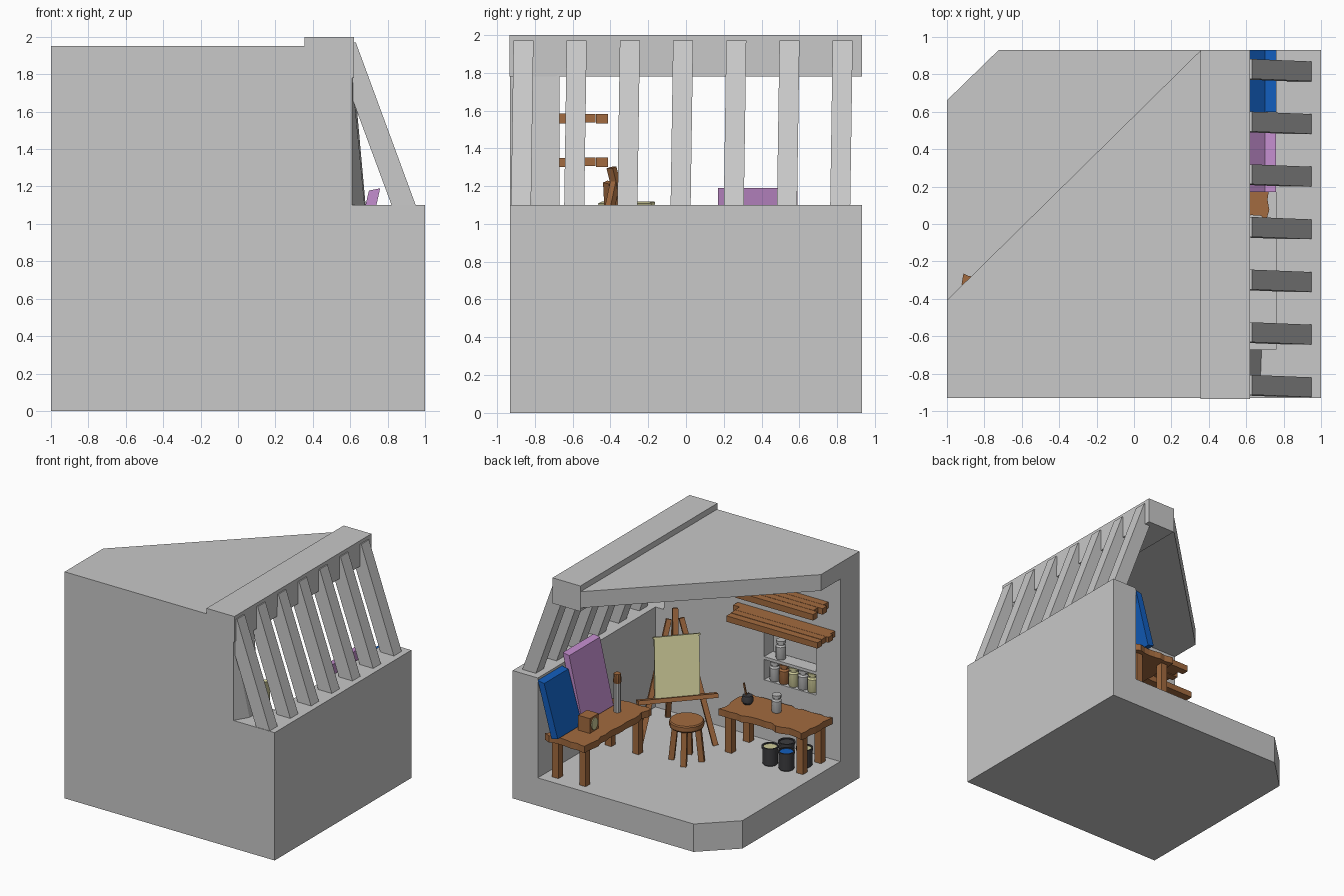
import bpy, bmesh, math, random
from mathutils import Vector

random.seed(4)
if "Cube" in bpy.data.objects:
    bpy.data.objects.remove(bpy.data.objects["Cube"], do_unlink=True)


def material(name, *rgb):
    m = bpy.data.materials.new(name)
    m.use_nodes = True
    m.diffuse_color = (*rgb, 1)
    m.node_tree.nodes["Principled BSDF"].inputs["Base Color"].default_value = (*rgb, 1)
    return m


plaster = material("plaster grey", .58, .58, .58)
wood = material("warm wood", .36, .145, .05)
blue = material("blue paint", .006, .11, .5)
purple = material("purple paint", .55, .27, .62)
cream = material("cream", .62, .6, .32)
black = material("dark metal", .045, .045, .05)
silver = material("jar grey", .5, .5, .5)


def finish(name, bm, mat, smooth=False):
    bmesh.ops.recalc_face_normals(bm, faces=bm.faces)
    me = bpy.data.meshes.new(name)
    bm.to_mesh(me)
    bm.free()
    me.materials.append(mat)
    ob = bpy.data.objects.new(name, me)
    bpy.context.collection.objects.link(ob)
    if smooth:
        bpy.ops.object.select_all(action='DESELECT')
        ob.select_set(True)
        bpy.context.view_layer.objects.active = ob
        bpy.ops.object.shade_smooth_by_angle()
    return ob


def hull(name, pts, mat):
    bm = bmesh.new()
    for p in pts:
        bm.verts.new(p)
    bmesh.ops.convex_hull(bm, input=bm.verts)
    bmesh.ops.dissolve_limit(bm, angle_limit=.01, verts=bm.verts, edges=bm.edges)
    return finish(name, bm, mat)


def prism(name, outline, lo, hi, mat, axis="z"):
    """Extrude a 2D outline along z, or an x-z outline along y."""
    bm = bmesh.new()
    put = (lambda a, b, h: (a, b, h)) if axis == "z" else (lambda a, b, h: (a, h, b))
    face = bm.faces.new([bm.verts.new(put(a, b, lo)) for a, b in outline])
    new = bmesh.ops.extrude_face_region(bm, geom=[face])["geom"]
    step = Vector(put(0, 0, hi - lo))
    bmesh.ops.translate(bm, vec=step, verts=[v for v in new if isinstance(v, bmesh.types.BMVert)])
    return finish(name, bm, mat)


def box(name, x0, x1, y0, y1, z0, z1, mat):
    return prism(name, [(x0, y0), (x1, y0), (x1, y1), (x0, y1)], z0, z1, mat)


def lathe(name, x, y, z, profile, mat, sides=16):
    """Turn a (radius, height) profile around z."""
    bm = bmesh.new()
    rings = [[bm.verts.new((x + r * math.cos(math.tau * i / sides),
                            y + r * math.sin(math.tau * i / sides), z + h))
              for i in range(sides)] for r, h in profile]
    for a, b in zip(rings, rings[1:]):
        for i in range(sides):
            j = (i + 1) % sides
            bm.faces.new((a[i], a[j], b[j], b[i]))
    bm.faces.new(rings[0])
    bm.faces.new(rings[-1])
    return finish(name, bm, mat, True)


def bar(name, a, b, w, d, mat, side=None):
    """Rectangular bar from a to b; width w runs along side."""
    a, b = Vector(a), Vector(b)
    along = (b - a).normalized()
    s = Vector(side or (1, 0, 0))
    s = (s - along * s.dot(along)).normalized() * w / 2
    t = along.cross(s).normalized() * d / 2
    return hull(name, [p + i * s + j * t for p in (a, b) for i in (-1, 1) for j in (-1, 1)], mat)


# Room shell: front outline carved by room, roof diagonal, corner and niche
room = prism("room_shell", [(-1, 0), (1, 0), (1, 1.1), (.61, 1.1), (.61, 1.95), (-1, 1.95)],
             -.93, .93, plaster, "y")
cutters = [
    box("cut_room", -2, .76, -.67, 2, .24, 1.81, plaster),
    prism("cut_roof", [(-1.5, -.9), (.866, 1.43), (-1.5, 1.43)], 1.5, 2.5, plaster),
    prism("cut_corner", [(-1.14, .525), (-.58, 1.07), (-1.14, 1.07)], -.5, 1, plaster),
    box("cut_niche", -.77, -.275, -.8, -.6, .75, 1.2, plaster)]
for c in cutters:
    mod = room.modifiers.new(c.name, 'BOOLEAN')
    mod.operation, mod.solver, mod.object = 'DIFFERENCE', 'EXACT', c
    bpy.context.view_layer.objects.active = room
    bpy.ops.object.modifier_apply(modifier=mod.name)
    bpy.data.objects.remove(c, do_unlink=True)

hull("window_reveal", [(.6, -.67, 1.79), (.62, -.67, 1.79), (.61, -.925, 1.79), (.61, -.925, 1.1),
                       (.76, -.67, .24), (.6, -.67, .24)], plaster)
box("roof_beam", .355, .62, -.935, .93, 1.78, 2, plaster)

# Sloping window slats
for i in range(7):
    y = -.873 + i * .2815
    hull(f"window_slat_{i + 1}", [(x, y + s + shift, z) for s in (-.053, .053)
         for x, z, shift in ((.823, 1.095, 0), (.952, 1.095, 0), (.63, 1.97, .013), (.5, 1.97, .013))],
         plaster)


# Rough-edged tables
def table(name, x0, x1, y0, y1, leg_in):
    def edge(a, b):
        a, b = Vector(a), Vector(b)
        n = max(4, round((b - a).length / .055))
        inward = Vector((-(b - a).y, (b - a).x)).normalized()
        return [a.lerp(b, i / n) + inward * random.uniform(0, .03) for i in range(n)]
    corners = [(x0, y0), (x1, y0), (x1, y1), (x0, y1)]
    outline = [p for i in range(4) for p in edge(corners[i], corners[(i + 1) % 4])]
    prism(name + "_top", outline, .555, .612, wood)
    for i, x in enumerate((x0 + leg_in, x1 - leg_in)):
        for j, y in enumerate((y0 + leg_in, y1 - leg_in)):
            bar(f"{name}_leg_{i}{j}", (x, y, .24), (x, y, .56), .06, .06, wood)


table("side_table", .31, .73, .02, .9, .08)
table("work_table", -.94, -.12, -.65, -.265, .07)

# Plank shelves on the front wall
for s, (x0, x1, z) in enumerate(((-.94, -.06, 1.3), (-.9, -.17, 1.53))):
    for k in range(4):
        y = -.67 + k * .065
        box(f"shelf_{s + 1}_plank_{k + 1}", x0 + random.uniform(-.04, .04), x1 + random.uniform(-.04, .04),
            y, y + .062, z + random.uniform(0, .006), z + random.uniform(.05, .056), wood)

# Stool
lathe("stool_seat", 0, -.01, .53, [(.128, 0), (.137, .012), (.137, .048), (.13, .058)], wood, 20)
for i in range(4):
    a = math.radians(24 + 90 * i)
    c, s = math.cos(a), math.sin(a)
    bar(f"stool_leg_{i + 1}", (.12 * c, -.01 + .12 * s, .24), (.09 * c, -.01 + .09 * s, .54),
        .045, .045, wood, (c, s, 0))

# Easel: two front legs, centre post, back leg, tray and canvas
across = Vector((.674, .738, 0))
foot, top = Vector((.18, -.13, .24)), Vector((.366, -.375, 1.22))
out = across.cross(top - foot).normalized()
if out.x > 0:
    out = -out
for n, side in (("left", 1), ("right", -1)):
    bar(f"easel_leg_{n}", foot + across * .31 * side, top + across * .05 * side, .042, .035, wood, across)
bar("easel_back_leg", top, (.58, -.58, .24), .04, .035, wood, across)
bar("easel_post", foot.lerp(top, .38), top + (top - foot) * .08, .045, .03, wood, across)
tray = foot.lerp(top, .39) + out * .045
bar("easel_tray", tray - across * .32, tray + across * .32, .035, .08, wood, top - foot)
bar("easel_canvas", foot.lerp(top, .4) + out * .045, foot.lerp(top, .87) + out * .045,
    .36, .025, cream, across)
clip = foot.lerp(top, .87) + out * .045
bar("easel_clip", clip - across * .19, clip + across * .19, .015, .03, cream, top - foot)

# Paintings leaning on the side table
for name, y0, y1, z1, mat in (("purple_painting", .17, .59, 1.19, purple),
                              ("blue_painting", .6, .93, 1.08, blue)):
    hull(name, [(x, y, z) for y in (y0, y1) for x, z in
                ((.57, .625), (.63, .61), (.70, z1 - .012), (.76, z1))], mat)

# Small box with a round cream dial, and a tall tube
box("small_box", .44, .55, .56, .68, .61, .74, wood)
dial = [(.62 + .042 * math.cos(math.tau * i / 16), .675 + .052 * math.sin(math.tau * i / 16)) for i in range(16)]
hull("box_dial", [(x, y, z) for y, z in dial for x in (.433, .442)], cream)
lathe("tube_body", .5, .22, .61, [(.03, 0), (.03, .25)], silver, 10)
lathe("tube_cap", .5, .22, .86, [(.03, 0), (.034, .01), (.028, .08)], wood, 10)


# Jars with lids
def jar(name, x, y, z, h, r, mat):
    lathe(name, x, y, z, [(r * .9, 0), (r, .01), (r, h * .68), (r * .72, h * .76), (r * .72, h * .84),
                          (r * .95, h * .85), (r * .95, h)], mat, 12)


box("niche_shelf", -.77, -.275, -.79, -.67, .925, .95, plaster)
for i, mat in enumerate((silver, wood, cream, silver, cream)):
    jar(f"niche_jar_{i + 1}", -.345 - i * .09, -.715, .75, .165, .041, mat)
jar("upper_niche_jar", -.4, -.72, .95, .16, .041, silver)
jar("table_jar", -.52, -.49, .61, .15, .04, silver)

# Brush cup
lathe("brush_cup", -.25, -.48, .61, [(.03, 0), (.046, .025), (.046, .05), (.038, .075)], black)
bar("brush", (-.25, -.48, .63), (-.215, -.48, .78), .012, .012, wood)

# Paint buckets below the work table
for i, (x, y, mat) in enumerate(((-.573, -.327, cream), (-.73, -.324, blue), (-.81, -.455, cream),
                                 (-.63, -.47, black))):
    lathe(f"bucket_{i + 1}", x, y, .24, [(.056, 0), (.062, .01), (.062, .135), (.068, .137),
                                         (.068, .155), (.056, .155), (.056, .14)], black)
    lathe(f"bucket_paint_{i + 1}", x, y, .378, [(.055, 0), (.055, .008)], mat)
